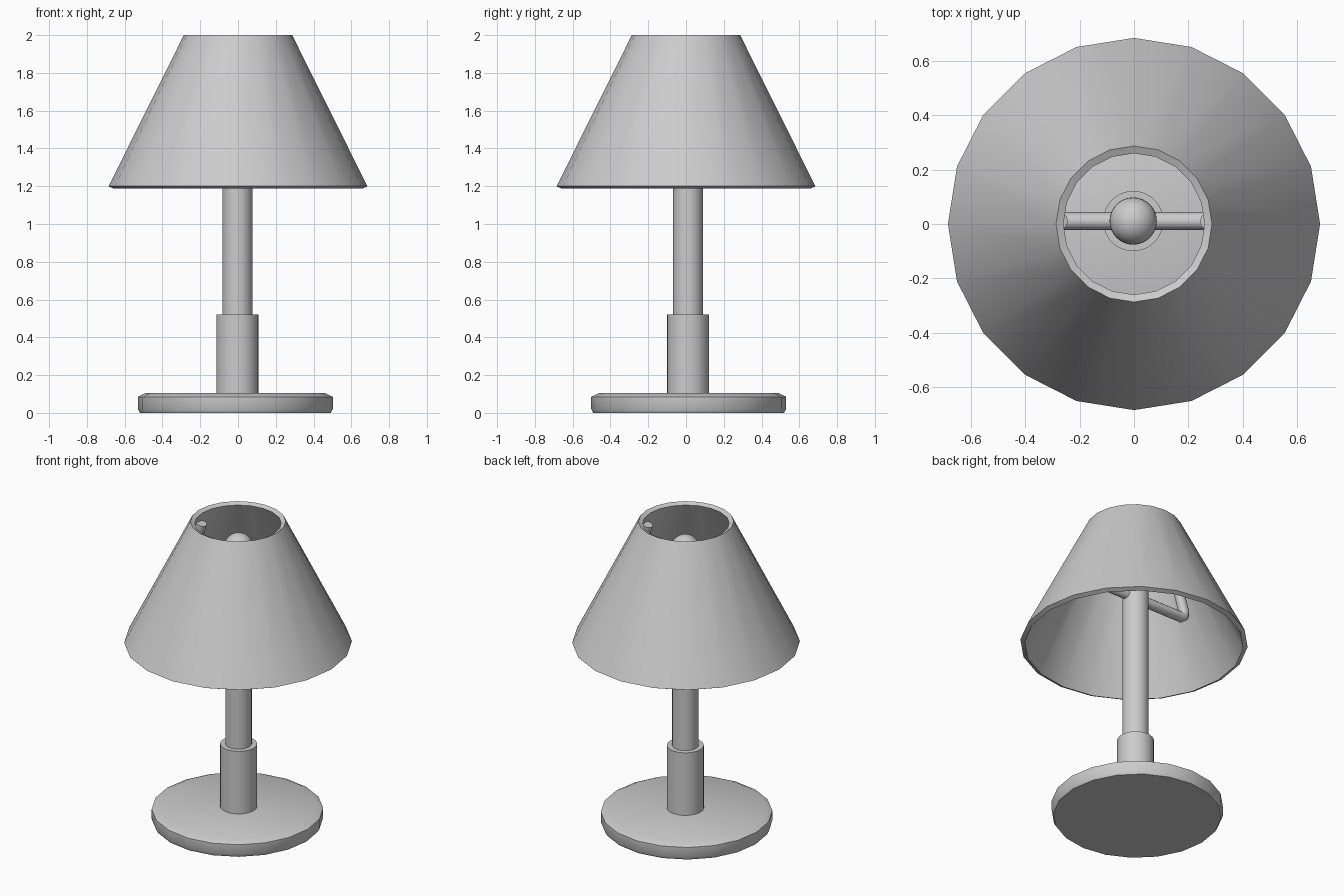
import bpy, math

if "Cube" in bpy.data.objects:
    bpy.data.objects.remove(bpy.data.objects["Cube"])


def lathe(name, profile, sides, centre=(0, 0), closed=False):
    """Revolve an (r, z) profile; an open profile gets flat end caps."""
    verts, faces = [], []
    for r, z in profile:
        for i in range(sides):
            a = 2 * math.pi * i / sides
            verts.append((centre[0] + r * math.cos(a), centre[1] + r * math.sin(a), z))
    n = len(profile)
    for k in range(n if closed else n - 1):
        a0, b0 = k * sides, (k + 1) % n * sides
        for i in range(sides):
            j = (i + 1) % sides
            faces.append((a0 + i, a0 + j, b0 + j, b0 + i))
    if not closed:
        faces.append(tuple(reversed(range(sides))))
        faces.append(tuple(range((n - 1) * sides, n * sides)))
    mesh = bpy.data.meshes.new(name)
    mesh.from_pydata(verts, [], faces)
    obj = bpy.data.objects.new(name, mesh)
    bpy.context.collection.objects.link(obj)
    smooth(obj)
    return obj


def smooth(obj):
    bpy.ops.object.select_all(action='DESELECT')
    obj.select_set(True)
    bpy.context.view_layer.objects.active = obj
    bpy.ops.object.shade_smooth_by_angle(angle=math.radians(30))


AXIS = (-0.003, 0.011)

# Round foot with a softened top edge
lathe("base", [(0.505, 0), (0.516, 0.02), (0.516, 0.085), (0.475, 0.105)], 20, (-0.014, 0.014))

# Column: thick collar and thinner stem
lathe("collar", [(0.111, 0.09), (0.111, 0.52)], 32, AXIS)
lathe("stem", [(0.079, 0.5), (0.079, 1.79)], 32, AXIS)

# Conical shade with wall thickness, open at both ends
lathe("shade", [(0.685, 1.20), (0.287, 2.0), (0.26, 1.987), (0.658, 1.187)], 20, closed=True)

# Bulb on top of the stem
bpy.ops.mesh.primitive_uv_sphere_add(segments=32, ring_count=16, radius=0.087,
                                     location=(AXIS[0], AXIS[1], 1.826))
bulb = bpy.context.object
bulb.name = "bulb"
smooth(bulb)

# Shade holder: cross bar with two arms rising to the shade
curve = bpy.data.curves.new("shade_holder", 'CURVE')
curve.dimensions = '3D'
curve.bevel_depth = 0.033
curve.bevel_resolution = 4
curve.use_fill_caps = True
half = [(0.36, 1.51), (0.38, 1.525), (0.382, 1.55), (0.275, 1.91)]
path = [(-x, z) for x, z in reversed(half)] + half
spline = curve.splines.new('POLY')
spline.points.add(len(path) - 1)
for p, (x, z) in zip(spline.points, path):
    p.co = (x, AXIS[1], z, 1)
holder = bpy.data.objects.new("shade_holder", curve)
bpy.context.collection.objects.link(holder)
